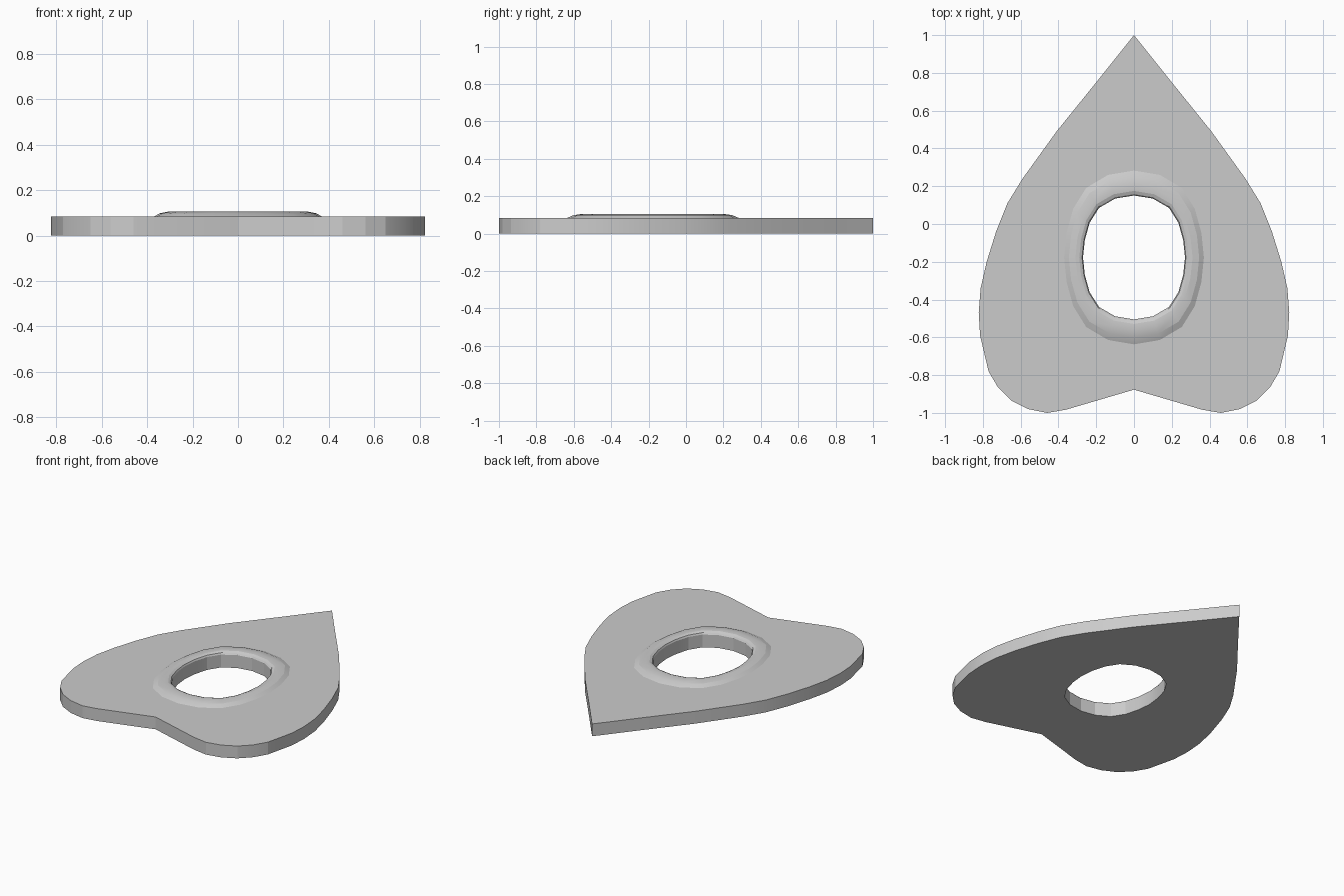
import bpy, bmesh, math

if "Cube" in bpy.data.objects:
    bpy.data.objects.remove(bpy.data.objects["Cube"])

TOP = 0.083
CY = -0.177

# right half of the heart outline, tip to notch
half = [(0, 1), (0.2, 0.75), (0.41, 0.49), (0.59, 0.24), (0.67, 0.11), (0.73, -0.04),
        (0.78, -0.2), (0.812, -0.34), (0.822, -0.47), (0.815, -0.59), (0.77, -0.78),
        (0.72, -0.865), (0.65, -0.935), (0.56, -0.98), (0.46, -1.0), (0.36, -0.983), (0, -0.877)]
outline = half + [(-x, y) for x, y in half[-2:0:-1]]

# 20-sided oval, one quarter mirrored round
quarter = [(0, 1), (0.37, 0.95), (0.685, 0.80), (0.87, 0.56), (0.965, 0.28), (1, 0)]
right = quarter + [(x, -y) for x, y in quarter[-2::-1]]
oval = right + [(-x, y) for x, y in right[-2:0:-1]]

bm = bmesh.new()


def ring(points, z):
    return [bm.verts.new((x, y, z)) for x, y in points]


def oval_ring(rx, ry, z):
    return ring([(x * rx, CY + y * ry) for x, y in oval], z)


def skin(a, b):
    n = len(a)
    for i in range(n):
        j = (i + 1) % n
        bm.faces.new((a[i], a[j], b[j], b[i]))


def fill(outer, inner):
    edges = []
    for loop in (outer, inner):
        for i in range(len(loop)):
            edges.append(bm.edges.get((loop[i], loop[(i + 1) % len(loop)])))
    bmesh.ops.triangle_fill(bm, use_beauty=True, use_dissolve=False, edges=edges)


# heart-shaped plate edge
bottom, top = ring(outline, 0), ring(outline, TOP)
skin(bottom, top)

# hole wall rolling over into the raised rim
profile = [(0.27, 0.328, 0), (0.27, 0.328, 0.086), (0.275, 0.335, 0.096),
           (0.29, 0.352, 0.103), (0.31, 0.38, 0.105), (0.345, 0.425, 0.098), (0.37, 0.46, TOP)]
rings = [oval_ring(*p) for p in profile]
for a, b in zip(rings, rings[1:]):
    skin(a, b)

# flat faces above and below
fill(top, rings[-1])
fill(bottom, rings[0])
bmesh.ops.recalc_face_normals(bm, faces=bm.faces[:])

mesh = bpy.data.meshes.new("pointer_plate")
bm.to_mesh(mesh)
bm.free()
plate = bpy.data.objects.new("pointer_plate", mesh)
bpy.context.collection.objects.link(plate)
bpy.context.view_layer.objects.active = plate
plate.select_set(True)
bpy.ops.object.shade_smooth_by_angle(angle=math.radians(15))
